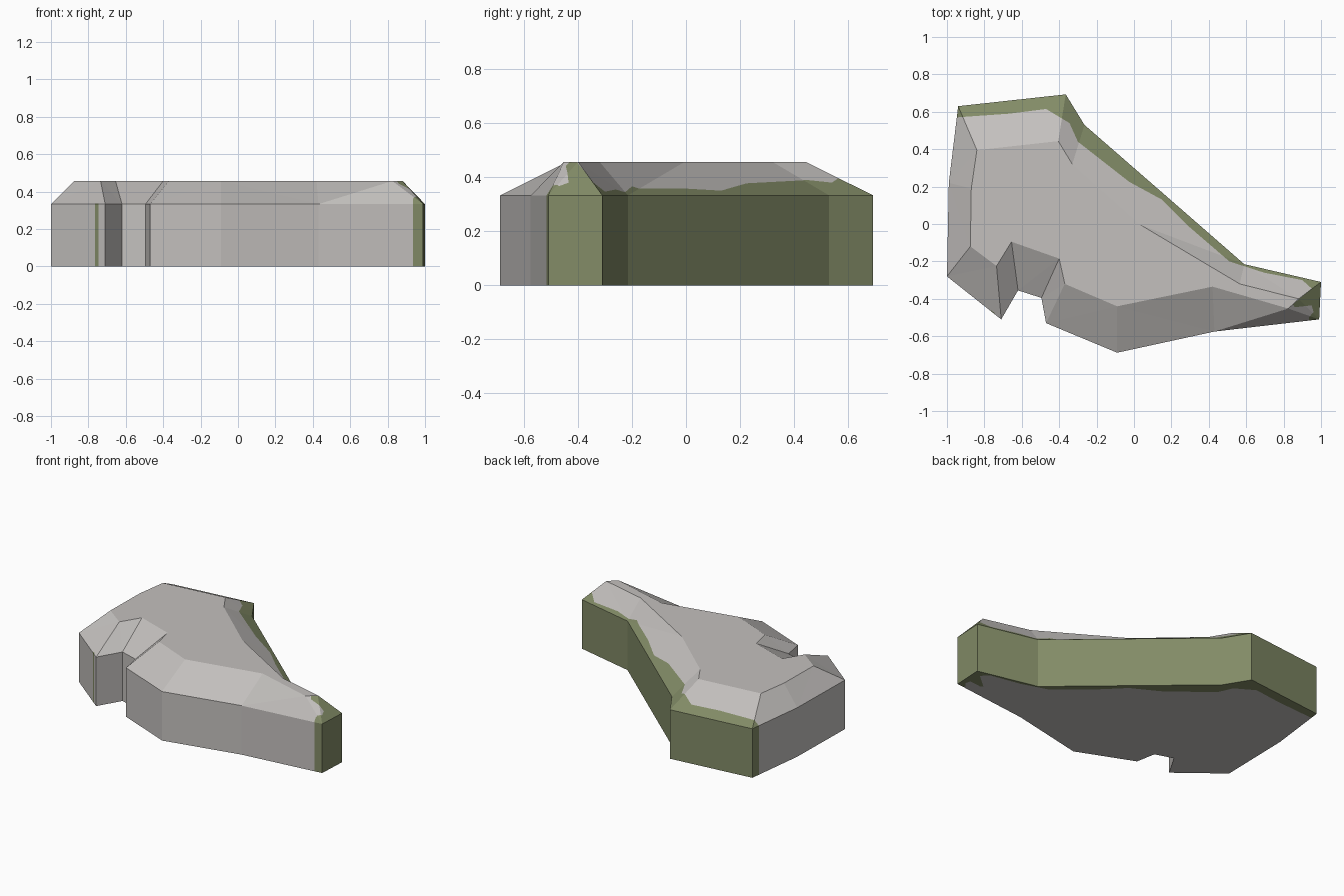
import bpy
import bmesh
from mathutils import Vector

if "Cube" in bpy.data.objects:
    bpy.data.objects.remove(bpy.data.objects["Cube"])

WALL_TOP, TOP = 0.333, 0.457

# Rock outline seen from above, with the matching inner rim of the sloped edge
outer = [(-0.94, 0.63), (-0.365, 0.693), (-0.265, 0.53), (0.16, 0.16),
         (0.59, -0.215), (1.0, -0.31), (0.99, -0.51), (0.43, -0.575),
         (-0.09, -0.688), (-0.47, -0.53), (-0.495, -0.395), (-0.62, -0.355),
         (-0.71, -0.51), (-1.0, -0.28), (-0.99, 0.22)]
inner = [(-0.84, 0.395), (-0.405, 0.443), (-0.33, 0.32), (0.035, -0.005),
         (0.565, -0.32), (0.88, -0.40), (0.825, -0.452), (0.42, -0.335),
         (-0.09, -0.44), (-0.37, -0.32), (-0.40, -0.185), (-0.655, -0.095),
         (-0.735, -0.225), (-0.875, -0.12), (-0.87, 0.19)]

# Wavy border between bare stone and moss, then around the stone side
moss_line = [(-1.2, 0.56), (-0.95, 0.57), (-0.665, 0.59), (-0.47, 0.615),
             (-0.345, 0.54), (-0.30, 0.44), (-0.185, 0.35), (-0.025, 0.225),
             (0.15, 0.13), (0.295, -0.015), (0.51, -0.20), (0.695, -0.26),
             (0.90, -0.30), (0.95, -0.345), (0.85, -0.43), (0.86, -0.445),
             (0.95, -0.435), (0.96, -0.47), (0.935, -0.50), (0.935, -0.8)]
stone_side = [(-0.745, -0.8), (-0.745, -0.475), (-0.765, -0.46),
              (-0.765, -0.8), (-1.2, -0.8)]
stone_area = moss_line + stone_side


def material(name, color):
    mat = bpy.data.materials.new(name)
    mat.diffuse_color = (*color, 1.0)
    mat.use_nodes = True
    mat.node_tree.nodes["Principled BSDF"].inputs["Base Color"].default_value = mat.diffuse_color
    return mat


def inside(x, y, poly):
    hit = False
    for (ax, ay), (bx, by) in zip(poly, poly[1:] + poly[:1]):
        if (ay > y) != (by > y) and x < ax + (y - ay) * (bx - ax) / (by - ay):
            hit = not hit
    return hit


# Slab: straight walls, sloped upper edge, flat top and bottom
bm = bmesh.new()
rings = [[bm.verts.new((x, y, z)) for x, y in pts]
         for pts, z in ((outer, 0), (outer, WALL_TOP), (inner, TOP))]
n = len(outer)
for low, high in zip(rings, rings[1:]):
    for i in range(n):
        j = (i + 1) % n
        bm.faces.new((low[i], low[j], high[j], high[i]))
bm.faces.new(rings[0])
bm.faces.new(rings[2])
bmesh.ops.recalc_face_normals(bm, faces=bm.faces[:])
bmesh.ops.triangulate(bm, faces=bm.faces[:])

# Cut the surface along the moss border
for a, b in zip(stone_area, stone_area[1:]):
    lo = [min(a[k], b[k]) - 0.002 for k in (0, 1)]
    hi = [max(a[k], b[k]) + 0.002 for k in (0, 1)]
    faces = [f for f in bm.faces if all(
        min(v.co[k] for v in f.verts) < hi[k] and
        max(v.co[k] for v in f.verts) > lo[k] for k in (0, 1))]
    if not faces:
        continue
    edges = {e for f in faces for e in f.edges}
    verts = {v for f in faces for v in f.verts}
    bmesh.ops.bisect_plane(bm, geom=list(verts) + list(edges) + faces, dist=1e-5,
                           plane_co=Vector((*a, 0)),
                           plane_no=Vector((a[1] - b[1], b[0] - a[0], 0)).normalized())

# Moss covers everything beyond the border
for f in bm.faces:
    c = f.calc_center_median()
    f.material_index = 0 if inside(c.x, c.y, stone_area) else 1
    f.smooth = False

mesh = bpy.data.meshes.new("rock_slab")
bm.to_mesh(mesh)
bm.free()
mesh.materials.append(material("grey stone", (0.55, 0.53, 0.515)))
mesh.materials.append(material("moss green", (0.225, 0.26, 0.135)))
rock = bpy.data.objects.new("rock_slab", mesh)
bpy.context.collection.objects.link(rock)
